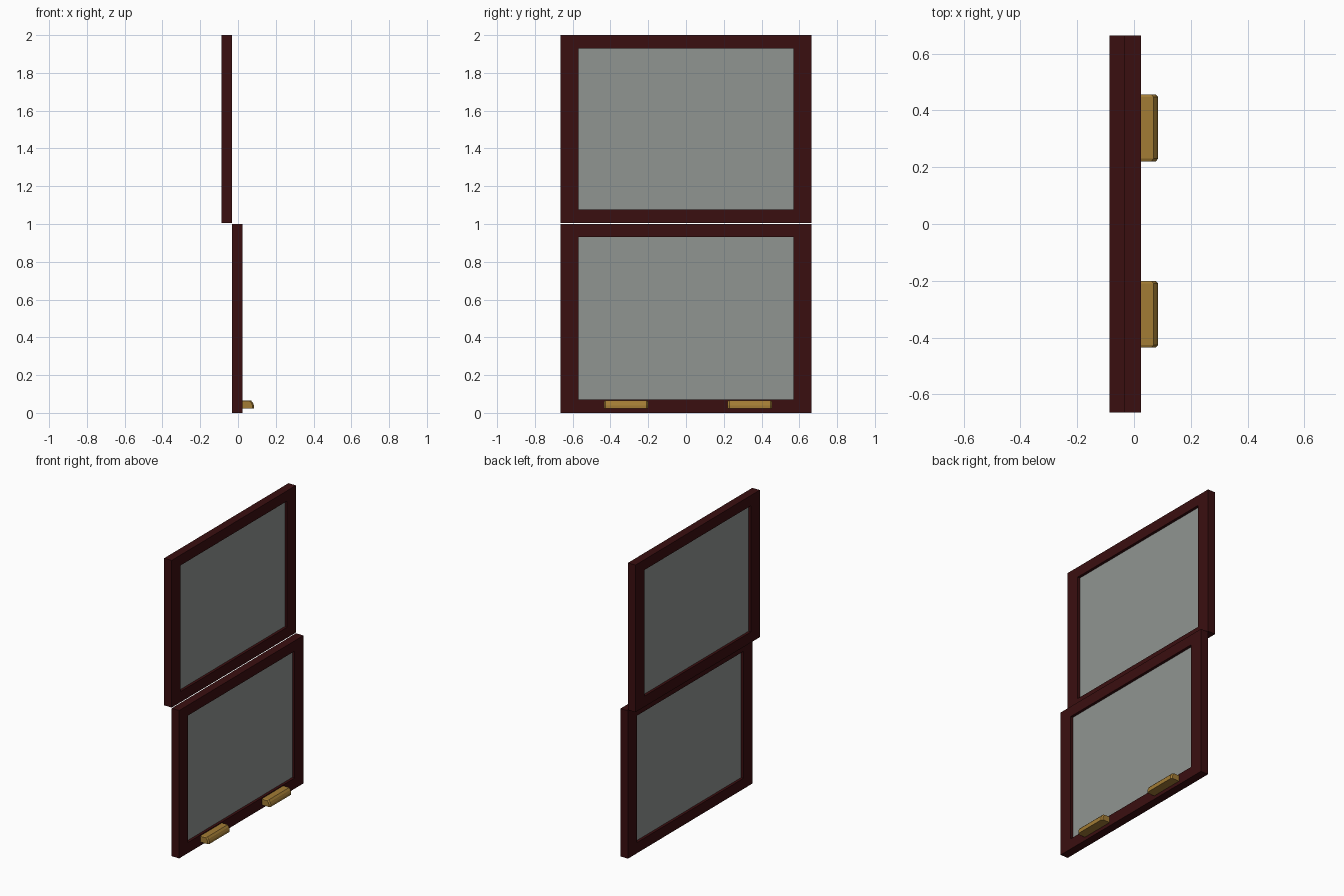
import bpy, bmesh

if "Cube" in bpy.data.objects:
    bpy.data.objects.remove(bpy.data.objects["Cube"])

def material(name, rgb):
    m = bpy.data.materials.new(name)
    m.diffuse_color = (*rgb, 1)
    m.use_nodes = True
    m.node_tree.nodes["Principled BSDF"].inputs["Base Color"].default_value = m.diffuse_color
    return m

WOOD = material("dark red wood", (0.042, 0.0045, 0.005))
GLASS = material("grey glass", (0.28, 0.30, 0.285))
BRASS = material("brass", (0.36, 0.20, 0.035))

def finish(name, bm, mat):
    bmesh.ops.recalc_face_normals(bm, faces=bm.faces)
    me = bpy.data.meshes.new(name)
    bm.to_mesh(me)
    bm.free()
    me.materials.append(mat)
    ob = bpy.data.objects.new(name, me)
    bpy.context.collection.objects.link(ob)
    return ob

def rect(y, z0, z1):
    return [(-y, z0), (y, z0), (y, z1), (-y, z1)]

def sash_frame(name, x0, x1, outer, inner):
    # four-sided ring: outer and inner loops on both faces
    bm = bmesh.new()
    loops = [[bm.verts.new((x, y, z)) for y, z in r]
             for x, r in ((x0, outer), (x1, outer), (x1, inner), (x0, inner))]
    for a, b in zip(loops, loops[1:] + loops[:1]):
        for i in range(4):
            j = (i + 1) % 4
            bm.faces.new((a[i], a[j], b[j], b[i]))
    finish(name, bm, WOOD)

def box(name, lo, hi, mat):
    bm = bmesh.new()
    bmesh.ops.create_cube(bm, size=1)
    for v in bm.verts:
        v.co = [(l + h) / 2 + c * (h - l) for l, h, c in zip(lo, hi, v.co)]
    return finish(name, bm, mat)

# two offset sashes, each a frame with a recessed pane
for name, x0, x1, z0, z1 in (("upper", -0.087, -0.031, 1.005, 2.0),
                             ("lower", -0.031, 0.025, 0.0, 1.0)):
    g0, g1 = z0 + 0.072, z1 - 0.07
    sash_frame(name + "_sash_frame", x0, x1, rect(0.664, z0, z1), rect(0.57, g0, g1))
    c = (x0 + x1) / 2
    box(name + "_glass", (c - 0.01, -0.575, g0 - 0.005), (c + 0.01, 0.575, g1 + 0.005), GLASS)

# two brass finger lifts on the bottom rail, rounded on top and chamfered at the ends
def lift(name, y0, y1):
    bm = bmesh.new()
    x0, x1, z0, z1 = 0.025, 0.085, 0.023, 0.066
    sections = []
    for y, d in ((y0, 0.008), (y0 + 0.009, 0), (y1 - 0.009, 0), (y1, 0.008)):
        prof = [(x0, z0), (x1 - d, z0), (x1 - d, z0 + 0.016), (x1 - 0.006 - d, z0 + 0.031),
                (x1 - 0.016 - d, z1 - d / 2), (x0, z1 - d / 2)]
        sections.append([bm.verts.new((x, y, z)) for x, z in prof])
    for a, b in zip(sections, sections[1:]):
        for i in range(6):
            j = (i + 1) % 6
            bm.faces.new((a[i], a[j], b[j], b[i]))
    bm.faces.new(sections[0])
    bm.faces.new(sections[-1])
    finish(name, bm, BRASS)

lift("finger_lift_a", -0.435, -0.201)
lift("finger_lift_b", 0.221, 0.456)
